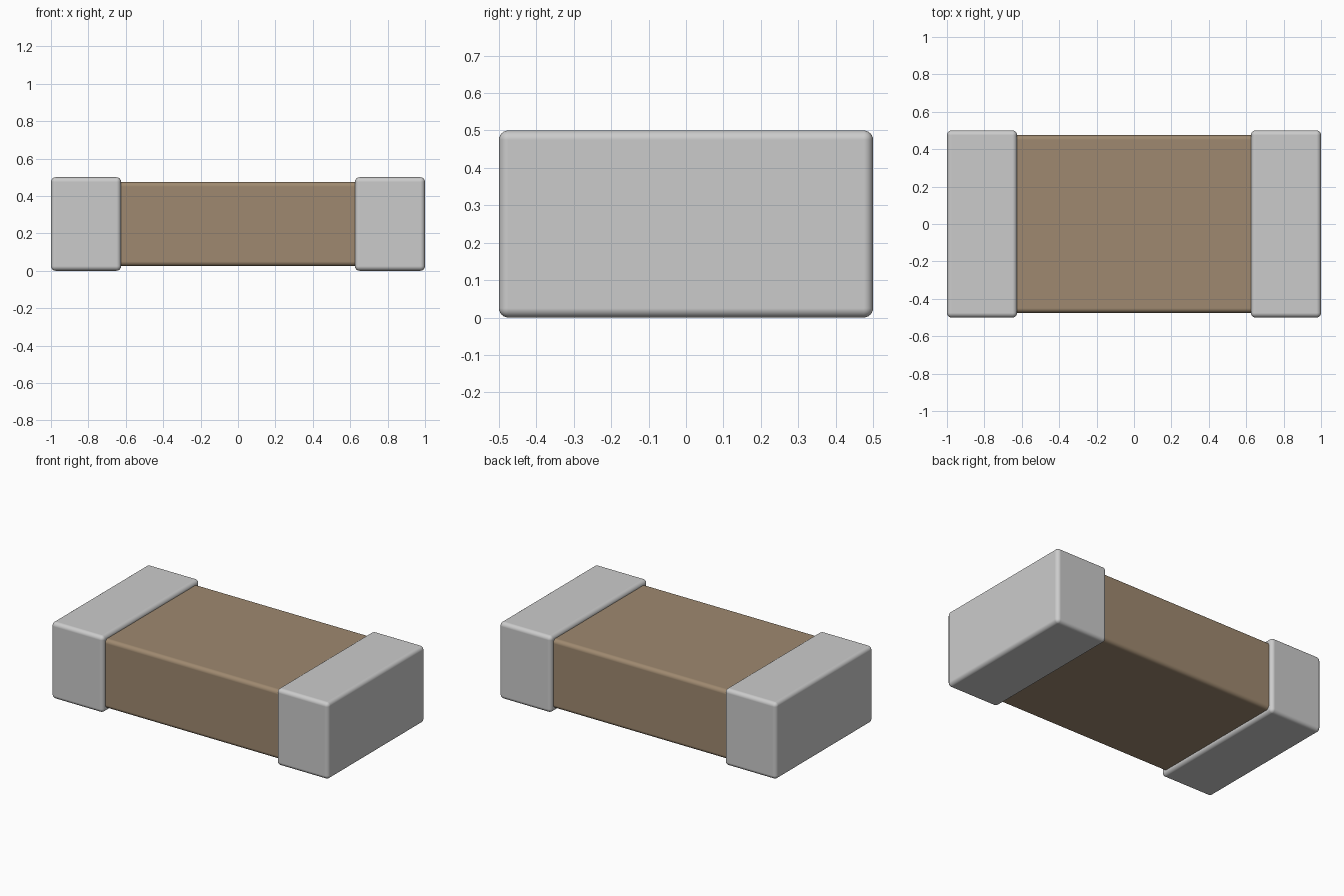
import bpy
import bmesh
from mathutils import Vector

if "Cube" in bpy.data.objects:
    bpy.data.objects.remove(bpy.data.objects["Cube"], do_unlink=True)


def material(name, rgb):
    mat = bpy.data.materials.new(name)
    mat.use_nodes = True
    color = (*rgb, 1.0)
    mat.diffuse_color = color
    mat.node_tree.nodes["Principled BSDF"].inputs["Base Color"].default_value = color
    return mat


def rounded_box(name, low, high, radius, mat):
    """Box between two corners with rounded edges."""
    low, high = Vector(low), Vector(high)
    mesh = bpy.data.meshes.new(name)
    bm = bmesh.new()
    bmesh.ops.create_cube(bm, size=1.0)
    bmesh.ops.scale(bm, vec=high - low, verts=bm.verts)
    bm.to_mesh(mesh)
    bm.free()
    obj = bpy.data.objects.new(name, mesh)
    obj.location = (low + high) / 2
    bpy.context.collection.objects.link(obj)
    mesh.materials.append(mat)

    bevel = obj.modifiers.new("rounded_edges", "BEVEL")
    bevel.width = radius
    bevel.segments = 6
    bevel.limit_method = "NONE"
    bevel.harden_normals = True
    mesh.shade_smooth()
    return obj


silver = material("silver metal", (0.60, 0.60, 0.60))
brown = material("light brown ceramic", (0.345, 0.25, 0.16))

# Ceramic body, running into both end caps
rounded_box("ceramic_body", (-0.97, -0.475, 0.025), (0.97, 0.475, 0.475), 0.025, brown)

# Metal end caps
rounded_box("left_end_cap", (0.625, -0.5, 0), (1, 0.5, 0.5), 0.025, silver)
rounded_box("right_end_cap", (-1, -0.5, 0), (-0.625, 0.5, 0.5), 0.025, silver)
